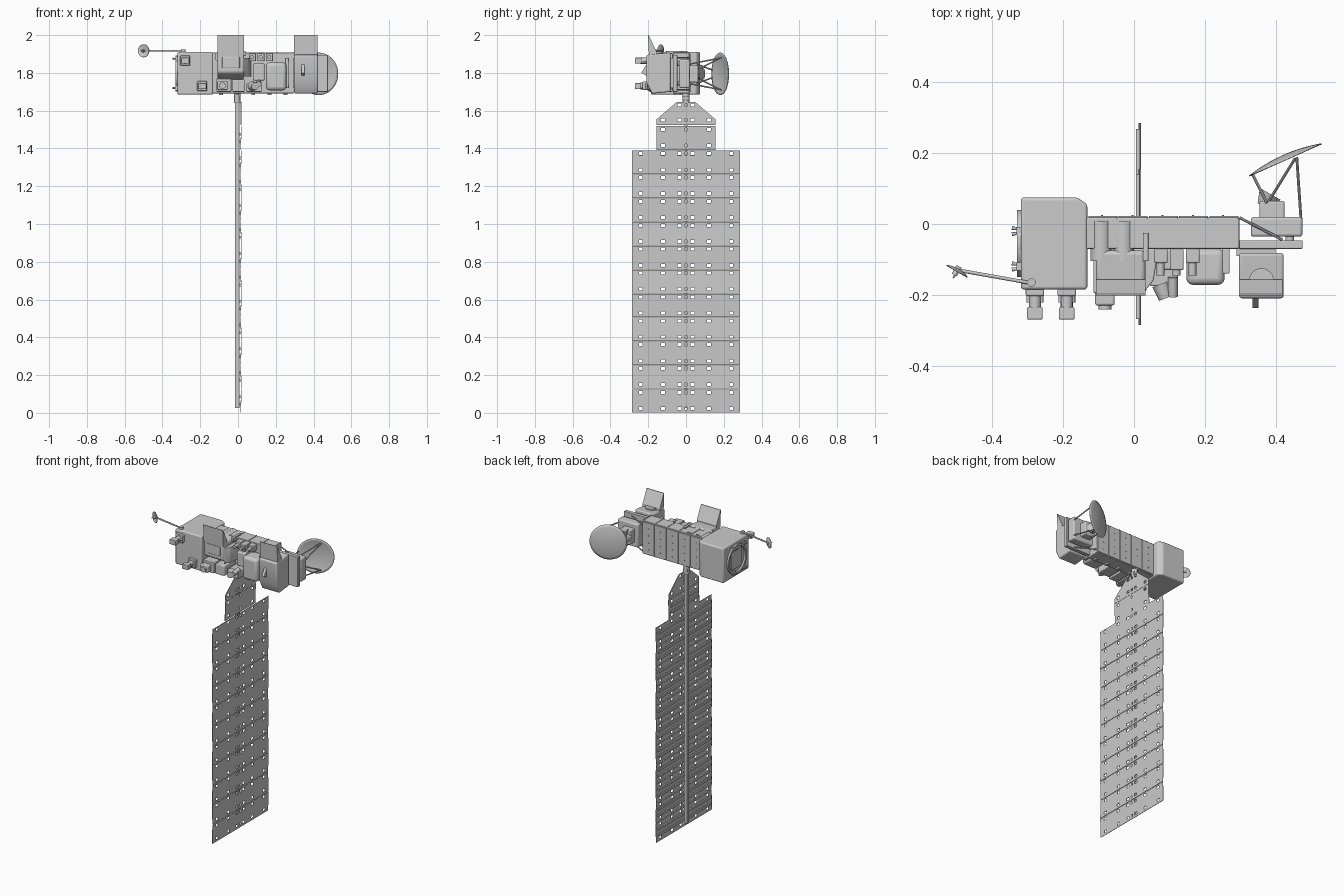
import bpy, bmesh, math
from mathutils import Vector


def finish(name, bm, bevel=0, thick=0, smooth=False):
    bmesh.ops.recalc_face_normals(bm, faces=bm.faces)
    me = bpy.data.meshes.new(name)
    bm.to_mesh(me)
    bm.free()
    ob = bpy.data.objects.new(name, me)
    bpy.context.collection.objects.link(ob)
    if thick:
        m = ob.modifiers.new("thickness", 'SOLIDIFY')
        m.thickness, m.offset = thick, 0
    if bevel:
        m = ob.modifiers.new("bevel", 'BEVEL')
        m.width, m.segments = bevel, 3
    if smooth or bevel:
        bpy.ops.object.select_all(action='DESELECT')
        bpy.context.view_layer.objects.active = ob
        ob.select_set(True)
        bpy.ops.object.shade_smooth_by_angle(angle=math.radians(35))
    return ob


def prism(name, pts, axis, a, b, bevel=0):
    """Extrude a (y,z) profile along x, or an (x,y) profile along z."""
    bm = bmesh.new()
    put = (lambda p, t: (t, p[0], p[1])) if axis == 'x' else (lambda p, t: (p[0], p[1], t))
    f = bm.faces.new([bm.verts.new(put(p, a)) for p in pts])
    ext = bmesh.ops.extrude_face_region(bm, geom=[f])
    move = Vector((b - a, 0, 0)) if axis == 'x' else Vector((0, 0, b - a))
    bmesh.ops.translate(bm, verts=[v for v in ext['geom'] if isinstance(v, bmesh.types.BMVert)], vec=move)
    return finish(name, bm, bevel)


def box(name, x, y, z, bevel=0):
    return prism(name, [(x[0], y[0]), (x[1], y[0]), (x[1], y[1]), (x[0], y[1])], 'z', z[0], z[1], bevel)


def rod(name, p, q, r, r2=None, seg=16):
    p, q = Vector(p), Vector(q)
    bm = bmesh.new()
    bmesh.ops.create_cone(bm, cap_ends=True, segments=seg, radius1=r, radius2=r if r2 is None else r2, depth=(q - p).length)
    ob = finish(name, bm, smooth=True)
    ob.location = (p + q) / 2
    ob.rotation_euler = (q - p).to_track_quat('Z', 'Y').to_euler()
    return ob


def lathe(name, prof, loc, axis, thick=0, seg=40):
    """Spin an (r, h) profile about the given axis."""
    bm = bmesh.new()
    vs = [bm.verts.new((r, 0, h)) for r, h in prof]
    es = [bm.edges.new(e) for e in zip(vs, vs[1:])]
    bmesh.ops.spin(bm, geom=vs + es, axis=(0, 0, 1), cent=(0, 0, 0), steps=seg, angle=2 * math.pi)
    bmesh.ops.remove_doubles(bm, verts=bm.verts, dist=1e-5)
    ob = finish(name, bm, 0, thick, True)
    ob.location = loc
    ob.rotation_euler = Vector(axis).to_track_quat('Z', 'Y').to_euler()
    return ob


def dish(name, loc, axis, r, depth):
    return lathe(name, [(r * i / 8, depth * ((i / 8) ** 2 - 1)) for i in range(9)], loc, axis, 0.003)


def panel(name, w, z0, z1, x0, x1, holes, rows, slope=None):
    """Sheet in the y-z plane with rectangular holes."""
    span = lambda lo, hi, hs: [lo] + [e for c, h in hs for e in (c - h, c + h)] + [hi]
    ys = span(-w, w, [(c, 0.005 if c == 0 else 0.010) for c in holes])
    zs = span(z0, z1, [(c, 0.008) for c in rows])
    bm = bmesh.new()
    g = [[bm.verts.new((x0 + (x1 - x0) * (z - z0) / (z1 - z0), y, z)) for z in zs] for y in ys]
    for i in range(len(ys) - 1):
        for j in range(len(zs) - 1):
            if not (i % 2 and j % 2):
                bm.faces.new((g[i][j], g[i + 1][j], g[i + 1][j + 1], g[i][j + 1]))
    if slope:
        for s in (-1, 1):
            bmesh.ops.bisect_plane(bm, geom=bm.verts[:] + bm.edges[:] + bm.faces[:], clear_outer=True,
                                   plane_co=(0, s * slope[0], slope[1]), plane_no=(0, s * slope[2], slope[3]))
    return finish(name, bm, 0, 0.003)


# Solar array: eleven hinged leaves with stiffeners behind them
P = 1.39 / 11
HOLES = [-0.24, -0.122, -0.035, 0, 0.035, 0.122, 0.24]
for i in range(11):
    z = i * P
    a, b = (0.018, 0.014) if i % 2 else (0.014, 0.018)
    panel(f"solar_leaf_{i}", 0.285, z + 0.0015, z + P - 0.0015, a, b, HOLES, [z + 0.023, z + P - 0.018])
    for k, f in enumerate((0.36, 0.68)):
        box(f"solar_rib_{i}_{k}", (0.006, 0.015), (-0.268, 0.268), (z + P * f - 0.007, z + P * f + 0.007))
panel("solar_neck", 0.155, 1.392, 1.52, 0.014, 0.018, [-0.122, 0, 0.122], [1.415, 1.5])
panel("solar_tip", 0.155, 1.523, 1.645, 0.016, 0.016, [-0.122, -0.035, 0, 0.035, 0.122],
      [1.55, 1.63], (0.155, 1.555, 0.09, 0.105))
for k, z in enumerate((1.435, 1.475)):
    box(f"neck_rib_{k}", (0.006, 0.015), (-0.14, 0.14), (z - 0.007, z + 0.007))
box("array_boom", (-0.015, 0.007), (-0.009, 0.009), (0.025, 1.67))
rod("array_drive", (-0.004, 0, 1.64), (-0.004, 0, 1.70), 0.018)
box("array_yoke", (-0.02, 0.014), (-0.014, 0.014), (1.655, 1.675), 0.003)

# Service module with end ring
prism("service_module", [(-0.32, -0.185), (-0.132, -0.185), (-0.132, 0.055), (-0.16, 0.075), (-0.32, 0.075)],
      'z', 1.685, 1.91, 0.008)
lathe("launch_ring", [(0.082, 0), (0.095, 0), (0.095, 0.012), (0.082, 0.012), (0.082, 0)], (-0.319, -0.055, 1.797), (-1, 0, 0))
box("end_plate", (-0.326, -0.318), (-0.11, 0), (1.74, 1.855), 0.002)
for i, (y, z) in enumerate([(-0.02, 1.875), (-0.12, 1.875), (-0.02, 1.72), (-0.12, 1.72)]):
    box(f"thruster_mount_{i}", (-0.332, -0.318), (y - 0.011, y + 0.011), (z - 0.012, z + 0.012))
    for s in (-1, 1):
        rod(f"thruster_{i}_{s}", (-0.345, y + s * 0.009, z), (-0.328, y + s * 0.006, z), 0.006, 0.003)

# Sensors on the front of the service module
for i, (x, z) in enumerate([(-0.28, 1.865), (-0.19, 1.73)]):
    box(f"sensor_base_{i}", (x - 0.026, x + 0.026), (-0.203, -0.18), (z - 0.026, z + 0.026), 0.004)
    rod(f"sensor_neck_{i}", (x, -0.2, z), (x, -0.24, z), 0.017)
    box(f"sensor_head_{i}", (x - 0.022, x + 0.022), (-0.27, -0.235), (z - 0.016, z + 0.016), 0.004)
    for s in (-1, 1):
        rod(f"sensor_lug_{i}_{s}", (x + s * 0.017, -0.2, z), (x + s * 0.017, -0.222, z), 0.007)

# Small antenna on its boom
rod("antenna_pivot", (-0.29, -0.165, 1.905), (-0.29, -0.165, 1.925), 0.012)
rod("antenna_boom", (-0.285, -0.168, 1.917), (-0.5, -0.13, 1.917), 0.005)
rod("antenna_hub", (-0.508, -0.144, 1.917), (-0.494, -0.12, 1.917), 0.008)
dish("antenna_dish", (-0.5, -0.134, 1.917), (-0.5, -0.87, 0), 0.034, 0.007)
rod("antenna_feed", (-0.5, -0.134, 1.917), (-0.511, -0.153, 1.917), 0.004, 0.002)

# Payload module with back and underside skins
box("payload_module", (-0.135, 0.298), (-0.07, 0.018), (1.692, 1.908), 0.004)
for i in range(5):
    x = -0.13 + i * 0.0855
    box(f"back_skin_{i}", (x + 0.001, x + 0.083), (0.016, 0.023), (1.698, 1.902), 0.001)
    box(f"top_strap_{i}", (x + 0.08, x + 0.084), (-0.068, 0.017), (1.905, 1.911))
    box(f"under_foot_{i}", (x + 0.03, x + 0.05), (-0.06, -0.03), (1.682, 1.695), 0.002)
    for k in range(4):
        rod(f"skin_bolt_{i}_{k}", (x + 0.04, 0.02, 1.73 + k * 0.045), (x + 0.04, 0.026, 1.73 + k * 0.045), 0.003, seg=8)

# Twin barrels lying across the top
for i, x in enumerate((-0.093, -0.03)):
    rod(f"top_barrel_{i}", (x, 0.008, 1.885), (x, -0.105, 1.885), 0.03, seg=24)
box("top_bracket", (0.025, 0.041), (-0.105, -0.025), (1.89, 1.916), 0.002)

# Two imagers with raised sun shields
prism("centre_imager", [(-0.075, 1.765), (-0.13, 1.765), (-0.195, 1.80), (-0.195, 1.905), (-0.075, 1.915)],
      'x', -0.108, 0.032, 0.012)
SHIELD = [(-0.196, 1.89), (-0.202, 2.0), (-0.198, 2.0), (-0.157, 1.915), (-0.157, 1.89)]
prism("centre_shield", SHIELD, 'x', -0.108, 0.032)
box("imager_window", (-0.085, 0.01), (-0.2, -0.19), (1.825, 1.885), 0.004)
prism("end_imager", [(-0.082, 1.70), (-0.18, 1.69), (-0.21, 1.75), (-0.21, 1.895), (-0.082, 1.908)], 'x', 0.297, 0.423, 0.008)
prism("end_shield", SHIELD, 'x', 0.297, 0.42)
prism("end_imager_visor", [(-0.2, 1.78), (-0.237, 1.80), (-0.2, 1.86)], 'x', 0.335, 0.352)
rod("end_imager_cover", (0.36, -0.16, 1.9), (0.36, -0.16, 1.912), 0.035, seg=24)
box("imager_link", (0.29, 0.40), (-0.09, -0.06), (1.72, 1.88))

# Front instrument boxes
box("low_left_unit", (-0.115, -0.035), (-0.195, -0.07), (1.70, 1.77), 0.004)
box("low_left_head", (-0.11, -0.055), (-0.23, -0.19), (1.71, 1.755), 0.006)
rod("low_left_lens", (-0.082, -0.225, 1.732), (-0.082, -0.242, 1.732), 0.018)
box("low_centre_unit", (-0.03, 0.035), (-0.19, -0.07), (1.70, 1.765), 0.005)
box("low_right_base", (0.045, 0.125), (-0.175, -0.07), (1.70, 1.745), 0.004)
rod("low_right_scanner", (0.075, -0.17, 1.73), (0.09, -0.21, 1.73), 0.025, 0.02)
rod("low_right_lens", (0.11, -0.15, 1.75), (0.11, -0.205, 1.74), 0.014)
prism("centre_mount", [(0.03, -0.07), (0.07, -0.07), (0.055, -0.16), (0.03, -0.19)], 'z', 1.78, 1.88, 0.004)
box("mid_unit", (0.08, 0.14), (-0.13, -0.07), (1.76, 1.85), 0.006)
for i, x in enumerate((0.075, 0.12, 0.165)):
    box(f"upper_unit_{i}", (x - 0.018, x + 0.02), (-0.11 - 0.02 * (i == 1), -0.07), (1.862, 1.904), 0.004)
    rod(f"upper_lens_{i}", (x, -0.1, 1.883), (x, -0.145, 1.883), 0.011)
box("round_edged_unit", (0.148, 0.256), (-0.172, -0.07), (1.708, 1.855), 0.018)
box("round_edged_unit_side", (0.25, 0.27), (-0.14, -0.07), (1.72, 1.88), 0.003)

# End frame carrying the large reflector
box("end_frame", (0.296, 0.476), (-0.07, -0.046), (1.70, 1.895), 0.003)
box("reflector_base", (0.33, 0.476), (-0.036, 0.02), (1.72, 1.87), 0.008)
for z in (1.71, 1.88):
    rod(f"frame_strut_{z}", (0.298, 0.018, z), (0.42, -0.045, z), 0.004, seg=8)
    rod(f"base_post_{z}", (0.44, -0.05, z * 0.6 + 0.72), (0.44, -0.02, z * 0.6 + 0.72), 0.012)
box("feed_stand", (0.355, 0.425), (0.015, 0.065), (1.75, 1.84), 0.005)
rod("feed_horn", (0.365, 0.05, 1.795), (0.385, 0.085, 1.795), 0.018, 0.034, seg=24)
dish("main_reflector", (0.428, 0.181, 1.795), (0.407, -0.913, 0), 0.112, 0.014)
for s in (-1, 1):
    z, zb = 1.795 + s * 0.085, 1.795 + s * 0.05
    rod(f"reflector_leg_{s}", (0.46, 0.188, z), (0.472, 0.01, zb), 0.004, seg=8)
    rod(f"reflector_brace_{s}", (0.455, 0.185, z), (0.375, 0.055, zb * 0.4 + 1.795 * 0.6), 0.004, seg=8)
    rod(f"reflector_arm_{s}", (0.335, 0.14, 1.795 + s * 0.02), (0.375, 0.06, zb), 0.004, seg=8)
